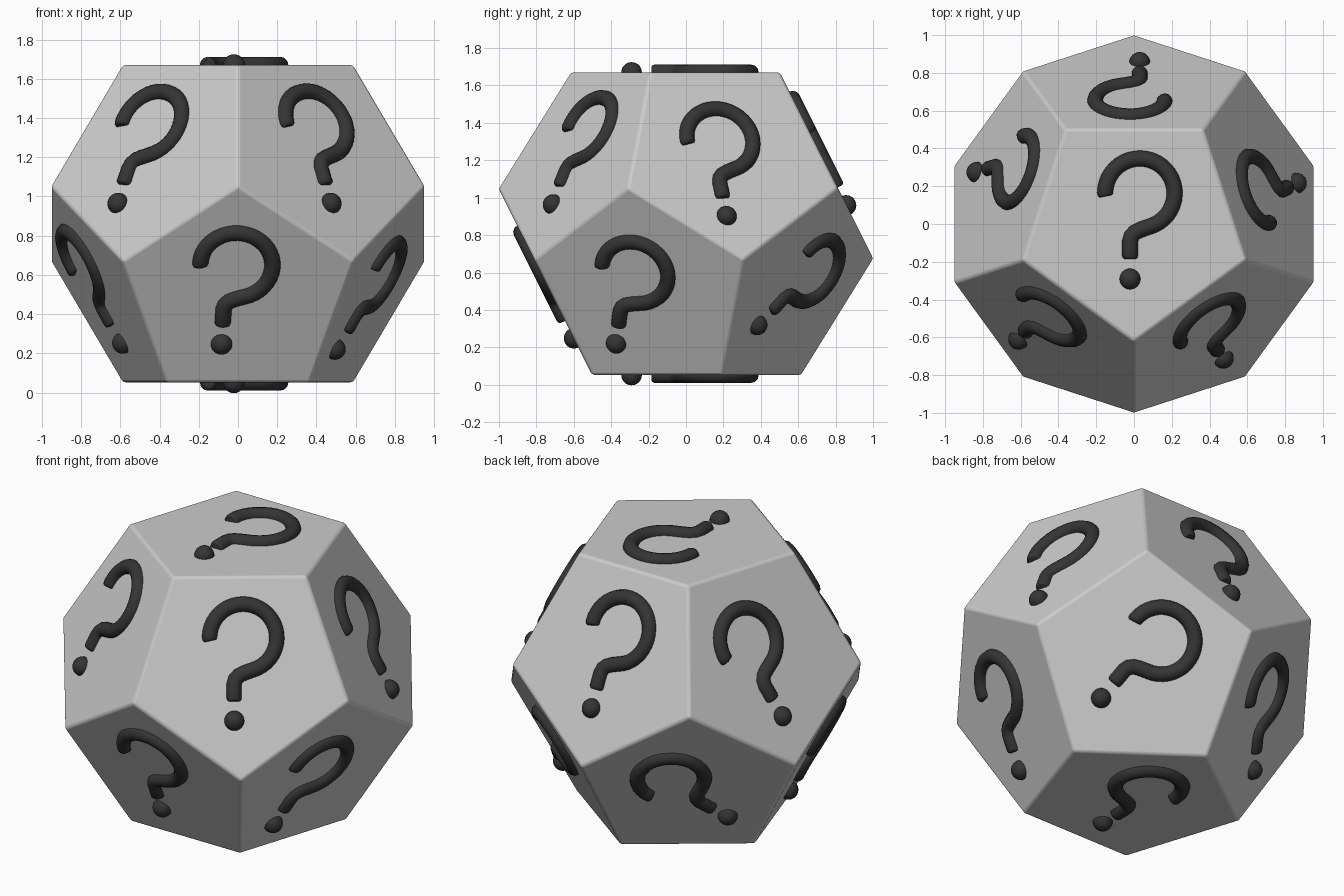
import bpy, bmesh
from math import sin, cos, radians, pi, sqrt
from mathutils import Matrix, Vector

if "Cube" in bpy.data.objects:
    bpy.data.objects.remove(bpy.data.objects["Cube"])

R = 1.004                      # radius of the widest vertex rings
RING = R * (sqrt(5) - 1) / 2   # radius of top and bottom pentagons
H = 0.809                      # centre to face distance
CZ = 0.861                     # centre height
TILT = math_tilt = radians(26.565)

dark = bpy.data.materials.new("dark_grey")
dark.diffuse_color = (0.035, 0.035, 0.035, 1)
dark.use_nodes = True
dark.node_tree.nodes["Principled BSDF"].inputs["Base Color"].default_value = dark.diffuse_color


def finish(bm, name, mat=None):
    me = bpy.data.meshes.new(name)
    bm.to_mesh(me)
    bm.free()
    ob = bpy.data.objects.new(name, me)
    bpy.context.collection.objects.link(ob)
    if mat:
        me.materials.append(mat)
    return ob


# Dodecahedron body: hull of four rings of five vertices, edges slightly rounded
bm = bmesh.new()
for r, z, a0 in ((RING, H, -90), (R, H * 0.236, -90), (R, -H * 0.236, 90), (RING, -H, 90)):
    for k in range(5):
        a = radians(a0 + 72 * k)
        bm.verts.new((r * cos(a), r * sin(a), z))
bmesh.ops.convex_hull(bm, input=bm.verts[:])
bmesh.ops.dissolve_limit(bm, angle_limit=radians(5), verts=bm.verts[:], edges=bm.edges[:])
bmesh.ops.recalc_face_normals(bm, faces=bm.faces[:])
bmesh.ops.bevel(bm, geom=bm.edges[:], offset=0.016, segments=3, profile=0.5, affect='EDGES')
for f in bm.faces:
    f.smooth = True
body = finish(bm, "dodecahedron_body")
body.location.z = CZ
wn = body.modifiers.new("flat_faces", 'WEIGHTED_NORMAL')
wn.weight = 100

# Shared hook path: most of a circle, then an S-bend into a short stem
pts = []
for i in range(29):
    a = radians(180 - 255 * i / 28)
    pts.append((0.031 + 0.184 * cos(a), 0.163 + 0.184 * sin(a), 1))
pts += [(0.035, -0.03, 1), (0.006, -0.044, 1), (-0.013, -0.064, 1), (-0.021, -0.092, 1),
        (-0.021, -0.168, 1), (-0.021, -0.18, 0.9), (-0.021, -0.185, 0.7)]
pts = [(-0.152, 0.146, 0.7), (-0.153, 0.151, 0.9)] + pts
hook = bpy.data.curves.new("hook", 'CURVE')
hook.dimensions = '3D'
hook.bevel_depth = 0.042
hook.bevel_resolution = 4
hook.use_fill_caps = True
sp = hook.splines.new('POLY')
sp.points.add(len(pts) - 1)
for p, (x, y, r) in zip(sp.points, pts):
    p.co = (x, y, 0, 1)
    p.radius = r
sp.use_smooth = True
hook.materials.append(dark)

# Shared dot
DOT = Vector((-0.021, -0.291, 0))
bm = bmesh.new()
bmesh.ops.create_uvsphere(bm, u_segments=24, v_segments=14, radius=0.055,
                          matrix=Matrix.Translation(DOT))
for f in bm.faces:
    f.smooth = True
dot_first = finish(bm, "dot_top", dark)
dot = dot_first.data


def face_frame(az, tilt):
    """Frame on a slanted side face: x to the right, y up the face, z outward."""
    a = radians(az)
    n = Vector((cos(a) * cos(tilt), sin(a) * cos(tilt), sin(tilt)))
    u = Vector((-sin(a), cos(a), 0))
    v = n.cross(u)
    m = Matrix((u, v, n)).transposed().to_4x4()
    m.translation = n * H + Vector((0, 0, CZ))
    return m


def place(name, frame, u=DOT.x, v=DOT.y, turn=0, dot_ob=None):
    """Put hook and dot on a face, with the dot at (u, v) and the mark turned about it."""
    m = (frame @ Matrix.Translation((u, v, 0)) @ Matrix.Rotation(radians(turn), 4, 'Z')
         @ Matrix.Translation(-DOT))
    h = bpy.data.objects.new("hook_" + name, hook)
    d = dot_ob or bpy.data.objects.new("dot_" + name, dot)
    bpy.context.collection.objects.link(h)
    if not dot_ob:
        bpy.context.collection.objects.link(d)
    h.matrix_world = m
    d.matrix_world = m


# Top and bottom marks
place("top", Matrix.Translation((0, 0, CZ + H)), dot_ob=dot_first)
place("bottom", Matrix.Translation((0, 0, CZ - H)))

# Side marks: name, azimuth, up/down tilt, dot position, turn
for name, az, s, u, v, turn in (
        ("upper_back", 90, 1, -0.03, -0.295, 0),
        ("upper_back_left", 162, 1, -0.003, -0.34, 17),
        ("upper_front_left", 234, 1, -0.135, -0.29, -1.5),
        ("upper_front_right", 306, 1, -0.035, -0.29, 0),
        ("upper_right", 18, 1, -0.06, -0.36, 3),
        ("lower_front", -90, -1, -0.084, -0.28, -3),
        ("lower_right", -18, -1, -0.202, -0.31, -15),
        ("lower_back_right", 54, -1, -0.225, -0.20, -38),
        ("lower_back_left", 126, -1, 0.218, -0.247, 50),
        ("lower_left", 198, -1, -0.05, -0.275, 12)):
    place(name, face_frame(az, s * TILT), u, v, turn)
